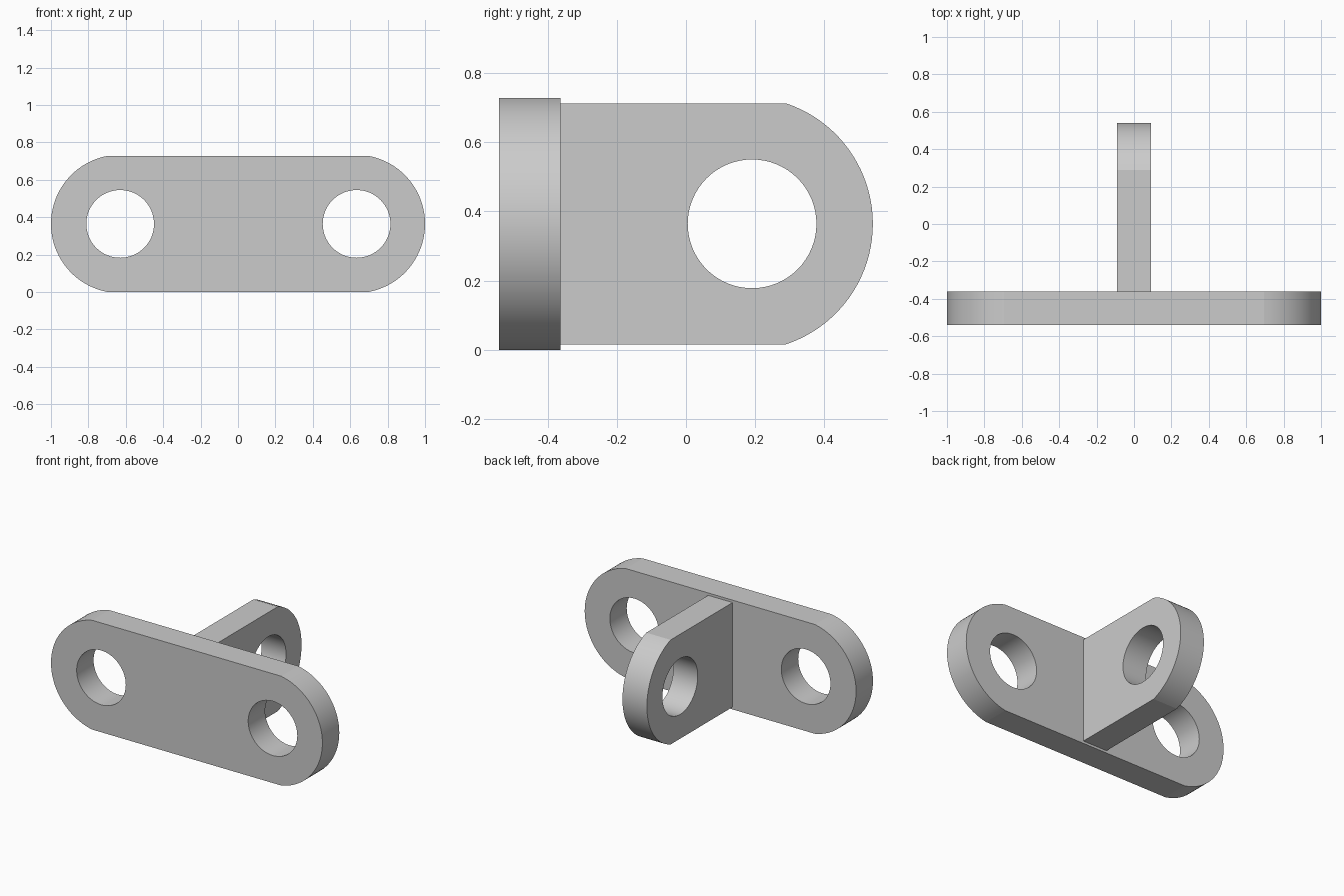
import bpy, bmesh, math
from mathutils import Vector

cube = bpy.data.objects.get("Cube")
if cube:
    bpy.data.objects.remove(cube, do_unlink=True)

MID = 0.364  # height of the shared centre line

grey = bpy.data.materials.new("plain_grey")
grey.use_nodes = True
grey.diffuse_color = (0.6, 0.6, 0.6, 1)
grey.node_tree.nodes["Principled BSDF"].inputs["Base Color"].default_value = (0.6, 0.6, 0.6, 1)


def arc(centre, radius, start, end, steps):
    """Points on an arc in the profile plane."""
    angles = [start + (end - start) * i / steps for i in range(steps + 1)]
    return [(centre + radius * math.cos(a), MID + radius * math.sin(a)) for a in angles]


def circle(centre, radius):
    return arc(centre, radius, 0, math.tau, 64)[:-1]


def plate(name, loops, to_space, depth):
    """Fill an outline with its holes, then extrude it into a plate."""
    bm = bmesh.new()
    for loop in loops:
        verts = [bm.verts.new(to_space(u, z)) for u, z in loop]
        for a, b in zip(verts, verts[1:] + verts[:1]):
            bm.edges.new((a, b))
    bmesh.ops.triangle_fill(bm, edges=bm.edges[:], use_beauty=True)
    result = bmesh.ops.extrude_face_region(bm, geom=bm.faces[:])
    moved = [v for v in result["geom"] if isinstance(v, bmesh.types.BMVert)]
    bmesh.ops.translate(bm, verts=moved, vec=depth)
    bmesh.ops.recalc_face_normals(bm, faces=bm.faces[:])
    mesh = bpy.data.meshes.new(name)
    bm.to_mesh(mesh)
    bm.free()
    mesh.materials.append(grey)
    obj = bpy.data.objects.new(name, mesh)
    bpy.context.collection.objects.link(obj)
    bpy.ops.object.select_all(action="DESELECT")
    obj.select_set(True)
    bpy.context.view_layer.objects.active = obj
    bpy.ops.object.shade_smooth_by_angle(angle=math.radians(8))


# Long front plate with a rounded end and a hole on each side
sweep = math.asin(MID / 0.37)
right_end = arc(0.63, 0.37, -sweep, sweep, 40)
left_end = [(-u, z) for u, z in reversed(right_end)]
plate("mounting_plate",
      [right_end + left_end, circle(0.634, 0.181), circle(-0.63, 0.181)],
      lambda u, z: Vector((u, -0.54, z)), Vector((0, 0.178, 0)))

# Upright lug behind the plate, rounded at the back
sweep = math.asin(0.348 / 0.367)
tip = arc(0.173, 0.367, -sweep, sweep, 40)
root = [(-0.362, tip[-1][1]), (-0.362, tip[0][1])]
plate("rear_lug", [tip + root, circle(0.191, 0.186)],
      lambda u, z: Vector((-0.09, u, z)), Vector((0.18, 0, 0)))
